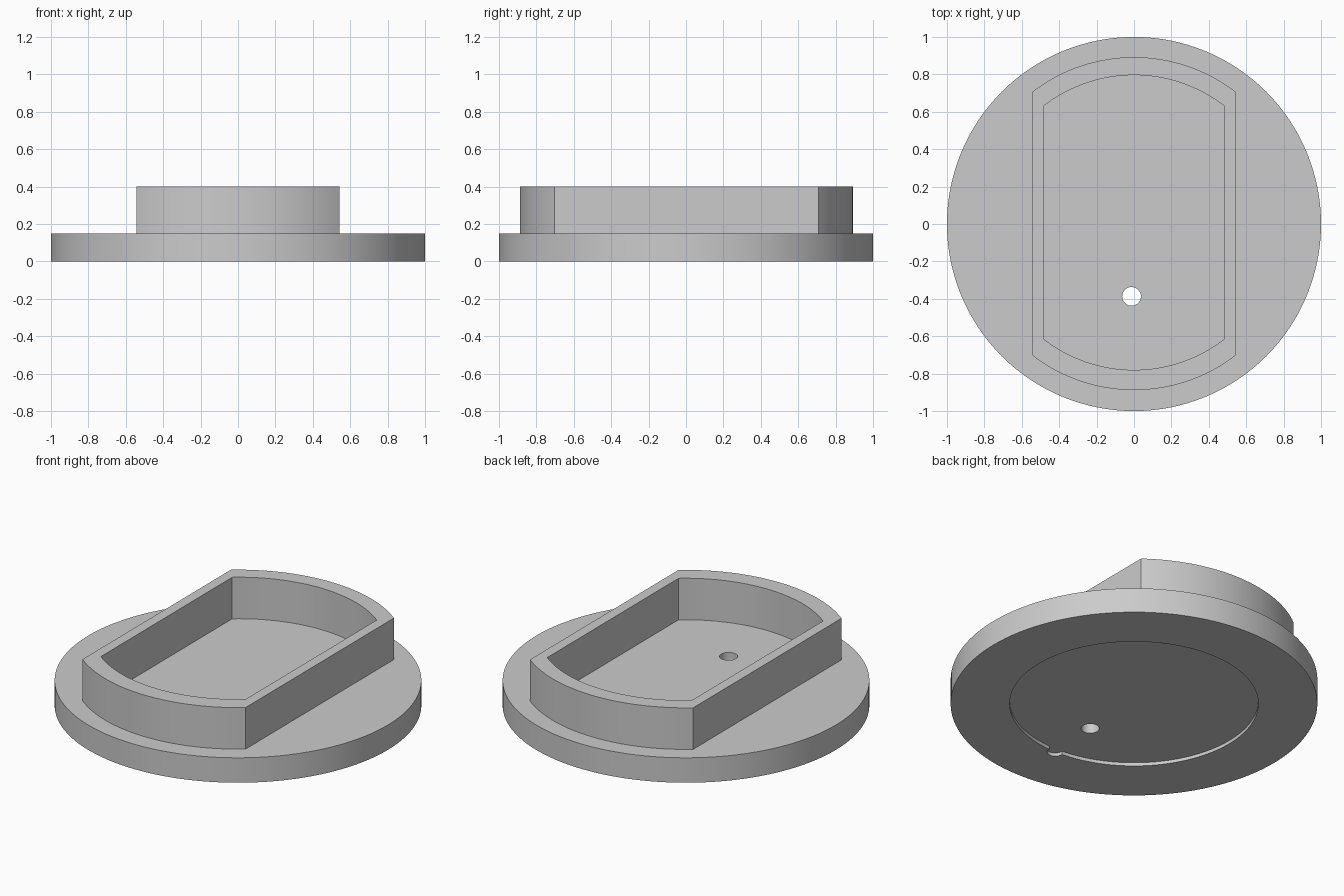
import bpy
import bmesh
import math

if "Cube" in bpy.data.objects:
    bpy.data.objects.remove(bpy.data.objects["Cube"])

BASE_TOP = 0.15
WALL_TOP = 0.40

grey = bpy.data.materials.new("plain grey")
grey.use_nodes = True
colour = (0.6, 0.6, 0.6, 1)
grey.diffuse_color = colour
grey.node_tree.nodes["Principled BSDF"].inputs["Base Color"].default_value = colour


def select_only(obj):
    bpy.ops.object.select_all(action='DESELECT')
    obj.select_set(True)
    bpy.context.view_layer.objects.active = obj


def cylinder(name, radius, bottom, top, x=0, y=0, sides=128):
    bpy.ops.mesh.primitive_cylinder_add(
        vertices=sides, radius=radius, depth=top - bottom,
        location=(x, y, (bottom + top) / 2))
    obj = bpy.context.object
    obj.name = name
    obj.data.materials.append(grey)
    return obj


def cut(target, cutter):
    mod = target.modifiers.new("cut", 'BOOLEAN')
    mod.operation = 'DIFFERENCE'
    mod.solver = 'EXACT'
    mod.object = cutter
    cutter.hide_render = True
    select_only(target)
    bpy.ops.object.modifier_apply(modifier=mod.name)
    bpy.data.objects.remove(cutter)


def flat_sided_circle(radius, half_width, y_offset, steps=32):
    """Circle outline trimmed by two straight sides."""
    half_angle = math.asin(half_width / radius)
    points = []
    for middle in (math.pi / 2, -math.pi / 2):
        for i in range(steps + 1):
            a = middle - half_angle + 2 * half_angle * i / steps
            points.append((radius * math.cos(a), radius * math.sin(a) + y_offset))
    return points


# Round base with a shallow recess underneath, a rim notch and a through hole
base = cylinder("round_base", 1.0, 0, BASE_TOP)
cut(base, cylinder("recess_cutter", 0.678, -0.1, 0.02))
cut(base, cylinder("notch_cutter", 0.045, -0.1, 0.0201, -0.01, -0.68, 32))
cut(base, cylinder("hole_cutter", 0.05, -0.1, 0.3, -0.013, -0.387, 32))

# Raised wall with curved ends and straight sides
bm = bmesh.new()
rings = []
for outline in (flat_sided_circle(0.89, 0.543, 0.002),
                flat_sided_circle(0.788, 0.481, 0.008)):
    for z in (BASE_TOP, WALL_TOP):
        rings.append([bm.verts.new((x, y, z)) for x, y in outline])
outer_low, outer_high, inner_low, inner_high = rings
loop = [outer_low, outer_high, inner_high, inner_low, outer_low]
for first, second in zip(loop, loop[1:]):
    for i in range(len(first)):
        j = (i + 1) % len(first)
        bm.faces.new((first[i], first[j], second[j], second[i]))
bmesh.ops.recalc_face_normals(bm, faces=bm.faces)
mesh = bpy.data.meshes.new("raised_wall")
bm.to_mesh(mesh)
bm.free()
mesh.materials.append(grey)
wall = bpy.data.objects.new("raised_wall", mesh)
bpy.context.collection.objects.link(wall)

for part in (base, wall):
    select_only(part)
    bpy.ops.object.shade_smooth_by_angle(angle=math.radians(25))
